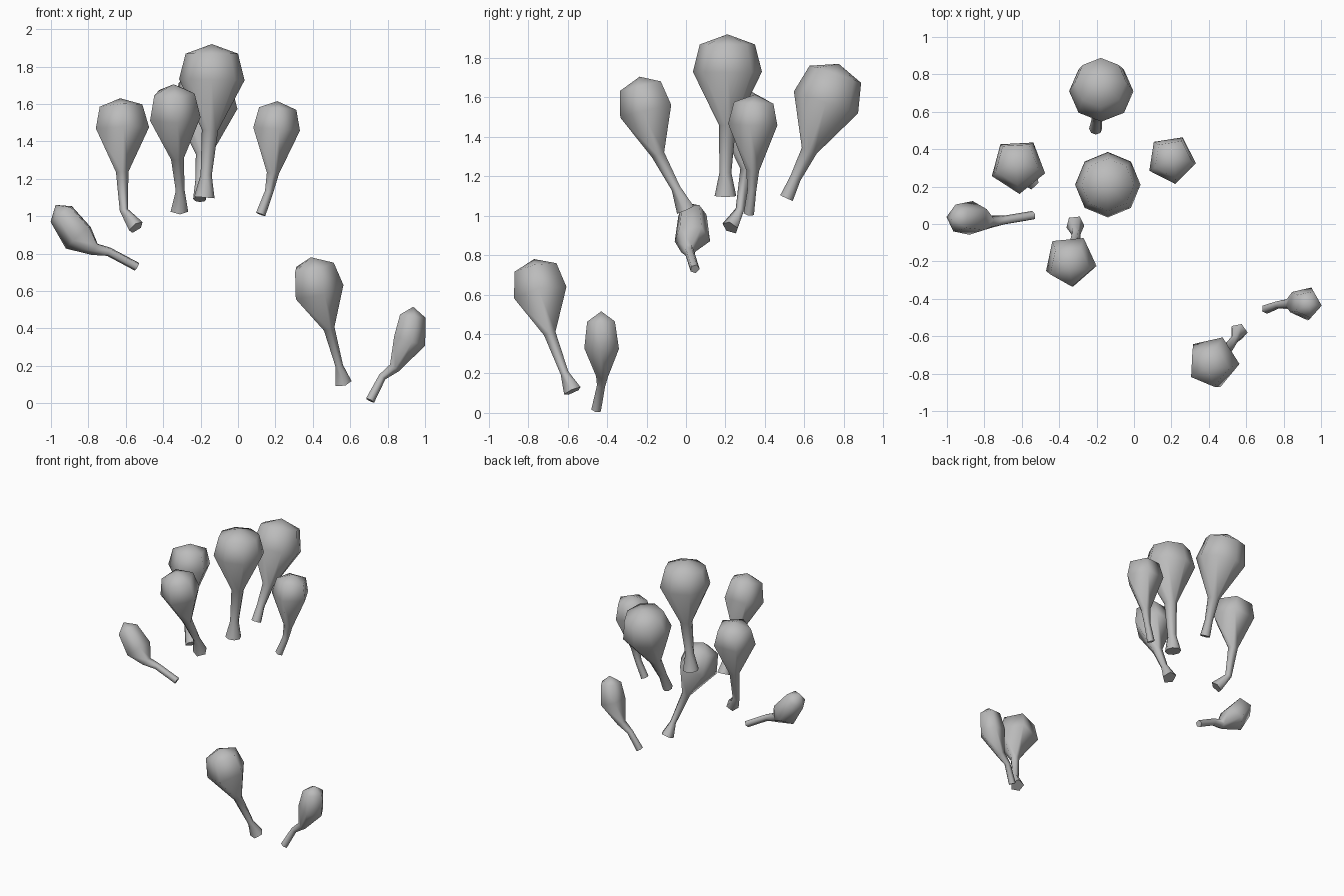
import bpy, bmesh, math
from mathutils import Vector

old = bpy.data.objects.get("Cube")
if old:
    bpy.data.objects.remove(old, do_unlink=True)

grey = bpy.data.materials.new("matte_grey")
grey.use_nodes = True
GREY = (0.5, 0.5, 0.5, 1)
grey.diffuse_color = GREY
grey.node_tree.nodes["Principled BSDF"].inputs["Base Color"].default_value = GREY


def bud(name, radius, sides, phase, tip, belly, neck, bend, foot, stem=0.024, flare=0.045):
    """Low-poly bulb on a thin bent stem, lofted from its tip to its foot."""
    tip, belly, neck, bend, foot = map(Vector, (tip, belly, neck, bend, foot))
    shoulder = tip.lerp(belly, 0.27)
    path = [shoulder, belly, neck, bend, foot]
    radii = [radius * 0.8, radius, stem * 1.45, stem, flare]
    # Ring normals follow the path
    axes = [tip - belly, tip - neck, belly - bend, neck - foot, bend - foot]
    bm = bmesh.new()
    rings = []
    for centre, r, axis in zip(path, radii, axes):
        turn = Vector((0, 0, 1)).rotation_difference(axis.normalized())
        ring = []
        for i in range(sides):
            a = math.radians(phase) + math.tau * i / sides
            ring.append(bm.verts.new(centre + turn @ Vector((r * math.cos(a), r * math.sin(a), 0))))
        rings.append(ring)
    top = bm.verts.new(tip)
    for i in range(sides):
        j = (i + 1) % sides
        bm.faces.new((top, rings[0][i], rings[0][j]))
        for a, b in zip(rings, rings[1:]):
            bm.faces.new((a[i], b[i], b[j], a[j]))
    cap = bm.faces.new(rings[-1])
    bmesh.ops.recalc_face_normals(bm, faces=bm.faces)
    for f in bm.faces:
        f.smooth = f is not cap
    for e in cap.edges:
        e.smooth = False
    mesh = bpy.data.meshes.new(name)
    bm.to_mesh(mesh)
    bm.free()
    mesh.materials.append(grey)
    bpy.context.collection.objects.link(bpy.data.objects.new(name, mesh))


# Two large round buds
bud("tall_centre_bud", 0.175, 8, 90, (-.14, .21, 1.92), (-.14, .21, 1.73),
    (-.15, .21, 1.46), (-.17, .20, 1.22), (-.18, .20, 1.10), 0.03, 0.055)
bud("back_bud", 0.172, 8, 90, (-.18, .775, 1.77), (-.175, .71, 1.575),
    (-.185, .625, 1.33), (-.20, .555, 1.19), (-.205, .51, 1.09), 0.028, 0.035)

# Medium five-sided buds
bud("right_bud", 0.15, 5, -15, (-.63, .33, 1.63), (-.62, .31, 1.47),
    (-.62, .31, 1.235), (-.61, .275, 1.03), (-.545, .225, .94))
bud("left_bud", 0.133, 5, -9, (.21, .35, 1.615), (.20, .345, 1.465),
    (.185, .34, 1.23), (.165, .335, 1.13), (.12, .32, 1.01), 0.024, 0.028)
bud("front_bud", 0.143, 5, -12, (-.345, -.235, 1.705), (-.34, -.195, 1.53),
    (-.325, -.14, 1.31), (-.31, -.05, 1.14), (-.315, 0, 1.03), 0.025, 0.05)
bud("low_front_bud", 0.143, 5, -4, (.39, -.77, .78), (.425, -.735, .60),
    (.485, -.69, .40), (.54, -.615, .20), (.56, -.575, .11), 0.022, 0.048)

# Small outlying buds
bud("far_right_bud", 0.095, 5, 30, (-.975, .03, 1.06), (-.85, .03, .89),
    (-.765, .01, .825), (-.69, .02, .81), (-.54, .045, .73), 0.025, 0.025)
bud("far_left_bud", 0.093, 5, -6, (.937, -.43, .515), (.912, -.425, .335),
    (.835, -.425, .19), (.77, -.43, .14), (.705, -.455, .015), 0.022, 0.026)
